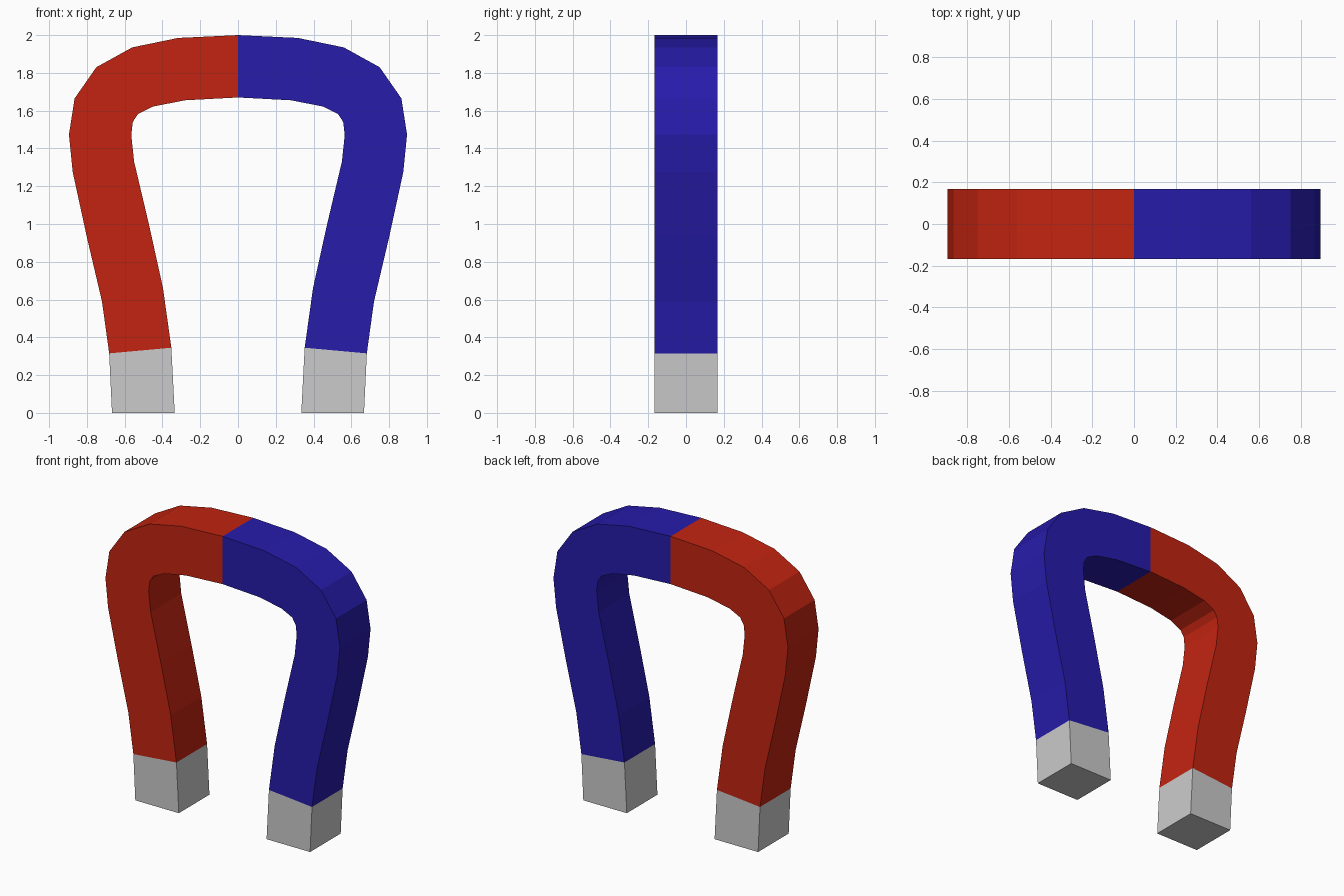
import bpy
import bmesh

if "Cube" in bpy.data.objects:
    bpy.data.objects.remove(bpy.data.objects["Cube"])

HALF_DEPTH = 0.167

# Right half profile, crown to foot: (outer x, outer z, inner x, inner z)
SECTIONS = [
    (0.00, 2.00, 0.00, 1.67),
    (0.317, 1.985, 0.28, 1.655),
    (0.56, 1.935, 0.45, 1.622),
    (0.75, 1.83, 0.53, 1.582),
    (0.865, 1.665, 0.557, 1.54),
    (0.895, 1.473, 0.565, 1.47),
    (0.875, 1.275, 0.55, 1.33),
    (0.80, 0.93, 0.472, 1.00),
    (0.72, 0.59, 0.397, 0.66),
    (0.682, 0.315, 0.353, 0.345),
    (0.667, 0.00, 0.335, 0.00),
]


def material(name, color):
    mat = bpy.data.materials.new(name)
    mat.diffuse_color = (*color, 1)
    mat.use_nodes = True
    mat.node_tree.nodes["Principled BSDF"].inputs["Base Color"].default_value = mat.diffuse_color
    return mat


def bar(name, sections, side, mat=None, cap_end=False):
    """Square bar lofted through the sections; side mirrors it in x."""
    bm = bmesh.new()
    rings = []
    for ox, oz, ix, iz in sections:
        corners = [(ox, -HALF_DEPTH, oz), (ox, HALF_DEPTH, oz),
                   (ix, HALF_DEPTH, iz), (ix, -HALF_DEPTH, iz)]
        rings.append([bm.verts.new((side * x, y, z)) for x, y, z in corners])
    for a, b in zip(rings, rings[1:]):
        for i in range(4):
            j = (i + 1) % 4
            face = [a[i], a[j], b[j], b[i]]
            bm.faces.new(face if side < 0 else face[::-1])
    if cap_end:
        bm.faces.new(rings[-1] if side < 0 else rings[-1][::-1])
    # Orient outward: the outer wall of the first span must face away from the inner wall
    bm.normal_update()
    bm.faces.ensure_lookup_table()
    outward = bm.faces[0].calc_center_median() - bm.faces[2].calc_center_median()
    if bm.faces[0].normal.dot(outward) < 0:
        bmesh.ops.reverse_faces(bm, faces=bm.faces[:])
    mesh = bpy.data.meshes.new(name)
    bm.to_mesh(mesh)
    bm.free()
    if mat:
        mesh.materials.append(mat)
    obj = bpy.data.objects.new(name, mesh)
    bpy.context.collection.objects.link(obj)
    return obj


red = material("red", (0.54, 0.0175, 0.0055))
blue = material("blue", (0.02, 0.0113, 0.41))

# Painted arms and bare metal tips
for label, side, mat in (("left", -1, red), ("right", 1, blue)):
    bar(label + "_arm", SECTIONS[:-1], side, mat)
    bar(label + "_tip", SECTIONS[-2:], side, cap_end=True)
